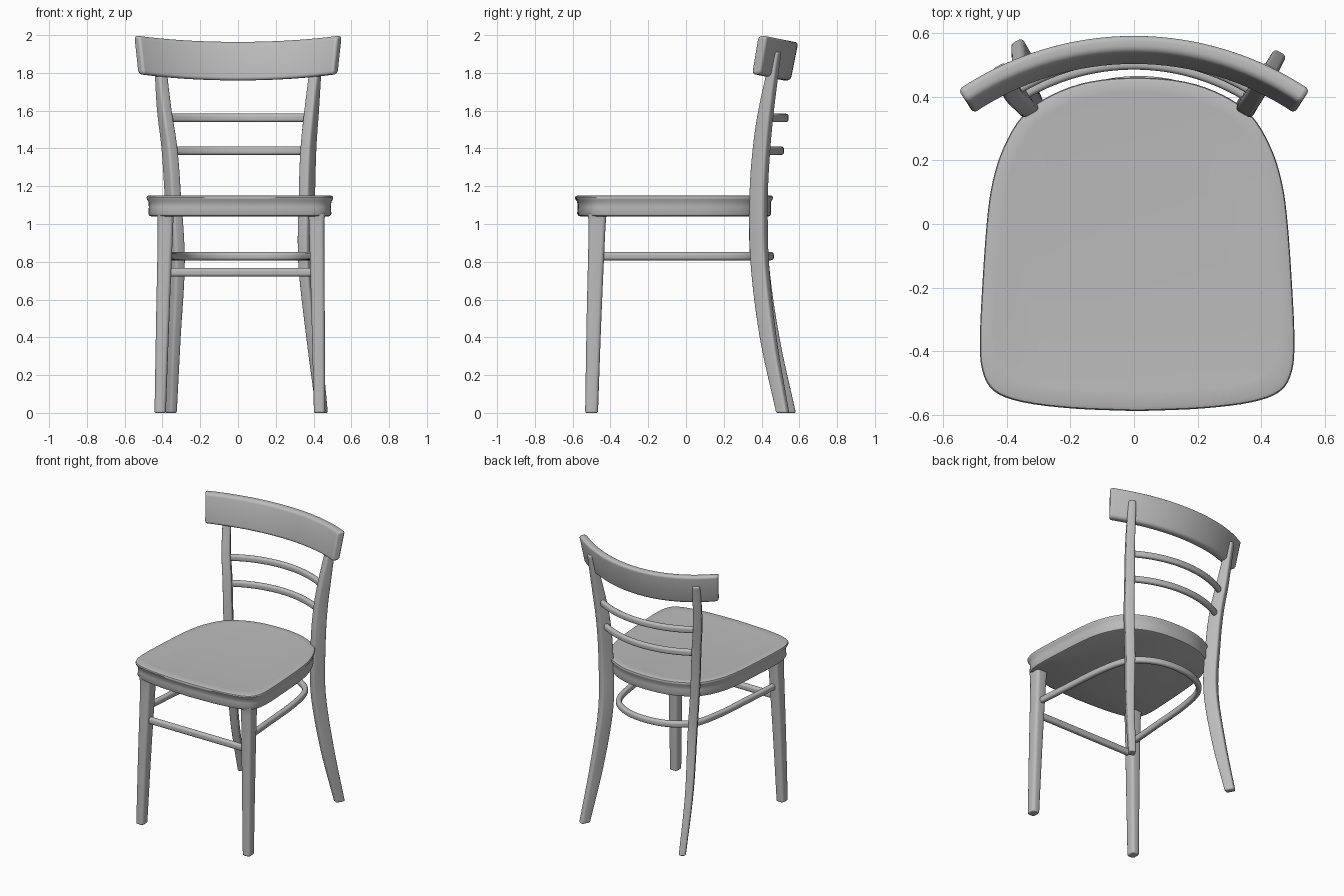
import bpy, bmesh, math
from mathutils import Vector

cube = bpy.data.objects.get("Cube")
if cube:
    bpy.data.objects.remove(cube, do_unlink=True)

GREY = (0.5, 0.5, 0.5, 1.0)
paint = bpy.data.materials.new("plain_grey")
paint.use_nodes = True
paint.diffuse_color = GREY
paint.node_tree.nodes["Principled BSDF"].inputs["Base Color"].default_value = GREY

UP = Vector((0, 0, 1))


def smooth_path(points, steps=6):
    """Catmull-Rom curve through tuples of any length."""
    p = [Vector(q) for q in points]
    p = [2 * p[0] - p[1]] + p + [2 * p[-1] - p[-2]]
    out = []
    for a, b, c, d in zip(p, p[1:], p[2:], p[3:]):
        for i in range(steps):
            t = i / steps
            out.append(0.5 * (2 * b + (c - a) * t + (2 * a - 5 * b + 4 * c - d) * t ** 2
                              + (3 * b - a - 3 * c + d) * t ** 3))
    return out + [p[-2]]


def ring(center, u, v, width, height, radius, seg=4):
    """Rounded rectangle spanned by directions u and v."""
    pts = []
    for k, (sx, sy) in enumerate(((1, 1), (-1, 1), (-1, -1), (1, -1))):
        for i in range(seg + 1):
            a = math.pi / 2 * (k + i / seg)
            x = sx * (width / 2 - radius) + radius * math.cos(a)
            y = sy * (height / 2 - radius) + radius * math.sin(a)
            pts.append(center + u * x + v * y)
    return pts


def loft(name, rings, bevel=0.0):
    bm = bmesh.new()
    rows = [[bm.verts.new(p) for p in r] for r in rings]
    for lo, hi in zip(rows, rows[1:]):
        for i in range(len(lo)):
            j = (i + 1) % len(lo)
            bm.faces.new((lo[i], lo[j], hi[j], hi[i]))
    bm.faces.new(rows[0][::-1])
    bm.faces.new(rows[-1])
    bmesh.ops.recalc_face_normals(bm, faces=bm.faces[:])
    mesh = bpy.data.meshes.new(name)
    bm.to_mesh(mesh)
    bm.free()
    mesh.materials.append(paint)
    obj = bpy.data.objects.new(name, mesh)
    bpy.context.collection.objects.link(obj)
    bpy.ops.object.select_all(action="DESELECT")
    obj.select_set(True)
    bpy.context.view_layer.objects.active = obj
    bpy.ops.object.shade_smooth_by_angle(angle=math.radians(40))
    if bevel:
        mod = obj.modifiers.new("rounded_ends", "BEVEL")
        mod.width, mod.segments, mod.angle_limit = bevel, 3, math.radians(50)
    return obj


def leg(name, points, angle, radius, bevel=0.008):
    """Upright part; each point is x, y, z, width, depth."""
    u = Vector((math.cos(angle), math.sin(angle), 0))
    v = UP.cross(u)
    loft(name, [ring(Vector(q[:3]), u, v, q[3], q[4], radius)
                for q in smooth_path(points)], bevel)


def bar(name, path, depth, height, radius, lean=0.0, bevel=0.0):
    """Sideways part following a path, its section leaning outward."""
    rings = []
    for i, p in enumerate(path):
        t = path[min(i + 1, len(path) - 1)] - path[max(i - 1, 0)]
        out = UP.cross(Vector((t.x, t.y, 0)).normalized())
        rings.append(ring(p, out, (UP + out * lean).normalized(), depth, height, radius))
    loft(name, rings, bevel)


def arc(half, mid_y, end_y, z, rise=0.0, n=32):
    """Circular bow in plan, its ends lifted by rise."""
    sag = mid_y - end_y
    r = (half ** 2 + sag ** 2) / (2 * sag)
    span = math.asin(half / r)
    return [Vector((r * math.sin(a), mid_y - r + r * math.cos(a),
                    z + rise * (a / span) ** 2))
            for a in (span * (2 * i / n - 1) for i in range(n + 1))]


# Seat: rounded outline stacked with a soft lip at the top
half = [(0, -0.588), (0.2, -0.58), (0.36, -0.56), (0.45, -0.525), (0.487, -0.46),
        (0.494, -0.36), (0.487, -0.2), (0.473, 0), (0.455, 0.13), (0.42, 0.24),
        (0.36, 0.34), (0.27, 0.405), (0.15, 0.447), (0, 0.46)]
outline = smooth_path(half + [(-x, y) for x, y in half[-2:0:-1]] + half[:1], 4)[:-1]
levels = [(1.04, 0.025), (1.044, 0.015), (1.055, 0.01), (1.09, 0.012), (1.118, 0.01),
          (1.13, 0.002), (1.14, 0), (1.147, 0.003), (1.151, 0.012), (1.15, 0.05),
          (1.145, 0.12)]
loft("seat", [[Vector((0.01 + p.x * (1 - 2 * d), p.y * (1 - 2 * d), z)) for p in outline]
              for z, d in levels])

# Front legs, tapering to the floor
for side, foot_x, top_x in (("right", -0.412, -0.385), ("left", 0.432, 0.417)):
    leg(side + "_front_leg",
        [(foot_x, -0.5, 0, 0.06, 0.068),
         ((foot_x + top_x) / 2, -0.487, 0.5, 0.07, 0.078),
         (top_x, -0.472, 0.95, 0.08, 0.088),
         (top_x, -0.47, 1.06, 0.088, 0.1)], 0, 0.02)

# Rear legs sweep back at the floor and carry on up as back posts
posts = {
    "right": (-1, [(-0.355, 0.547, 0), (-0.342, 0.45, 0.4), (-0.325, 0.39, 0.8)]),
    "left": (1, [(0.445, 0.512, 0), (0.4, 0.435, 0.4), (0.362, 0.39, 0.8)]),
}
for side, (s, low) in posts.items():
    high = [(s * 0.355 + 0.01, 0.385, 1.15), (s * 0.368 + 0.005, 0.4, 1.4),
            (s * 0.39, 0.424, 1.6), (s * 0.408, 0.458, 1.8), (s * 0.415, 0.476, 1.91)]
    sizes = [(0.045, 0.066), (0.052, 0.085), (0.06, 0.09), (0.06, 0.09),
             (0.06, 0.085), (0.058, 0.075), (0.055, 0.055), (0.05, 0.05)]
    leg(side + "_rear_leg", [p + w for p, w in zip(low + high, sizes)],
        -s * math.radians(30), 0.014)

# Back: broad bowed top rail and two thin slats
bar("top_rail", arc(0.528, 0.547, 0.385, 1.862, 0.033), 0.055, 0.208, 0.02, 0.2, 0.014)
bar("upper_slat", arc(0.375, 0.526, 0.418, 1.562), 0.034, 0.044, 0.014)
bar("lower_slat", arc(0.362, 0.502, 0.398, 1.388), 0.034, 0.044, 0.014)

# Stretchers: straight one in front, hoop around the sides and back
bar("front_stretcher", [Vector((x, -0.485, 0.745)) for x in (-0.4, 0.42)],
    0.036, 0.046, 0.015)
run = [(0.4, -0.46), (0.38, -0.2), (0.355, 0.1), (0.3, 0.31), (0.17, 0.415)]
hoop = [(x, y) for x, y in run] + [(0, 0.447)] + [(-x, y) for x, y in run[::-1]]
bar("hoop_stretcher", smooth_path([(x + 0.015, y, 0.83) for x, y in hoop]),
    0.036, 0.044, 0.015)
